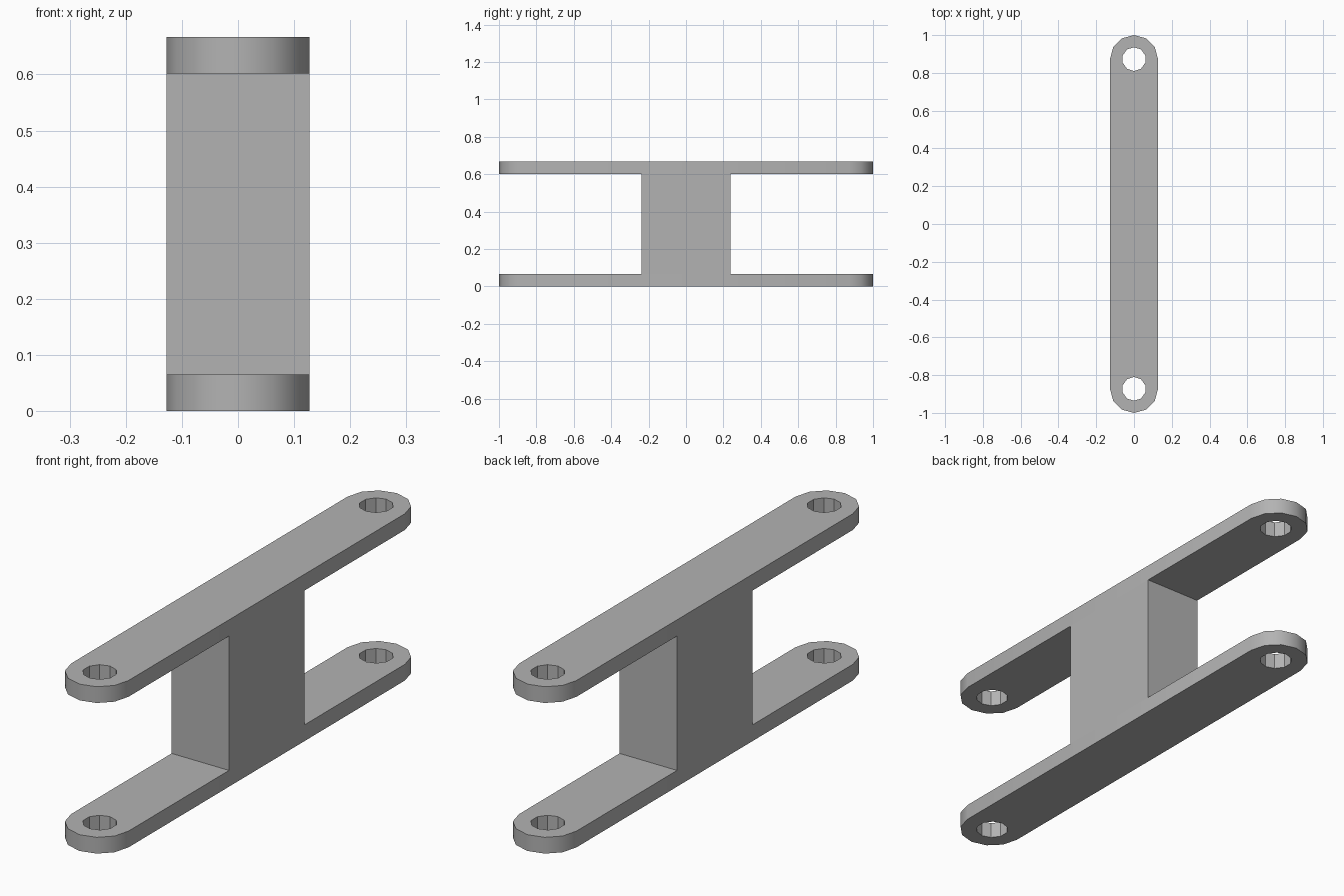
import bpy
import bmesh
from math import sin, cos, pi, radians

cube = bpy.data.objects.get("Cube")
if cube:
    bpy.data.objects.remove(cube, do_unlink=True)

HALF_WIDTH = 0.127
HOLE_RADIUS = 0.063
END_Y = 1 - HALF_WIDTH
PLATE = 0.065
HEIGHT = 0.667
WEB_HALF = 0.238

grey = bpy.data.materials.new("plain grey")
grey.use_nodes = True
colour = (0.45, 0.45, 0.45, 1)
grey.diffuse_color = colour
grey.node_tree.nodes["Principled BSDF"].inputs["Base Color"].default_value = colour


def arc(y, radius, start, sweep, steps, count):
    """Points along an arc centred on (0, y)."""
    angles = [start + sweep * i / steps for i in range(count)]
    return [(radius * cos(a), y + radius * sin(a)) for a in angles]


def prism(name, loops, bottom, top):
    """Fill the outline (and its holes) and extrude it upward."""
    bm = bmesh.new()
    edges = []
    for loop in loops:
        verts = [bm.verts.new((x, y, bottom)) for x, y in loop]
        edges += [bm.edges.new((v, verts[i - 1])) for i, v in enumerate(verts)]
    bmesh.ops.triangle_fill(bm, edges=edges, use_beauty=True)
    result = bmesh.ops.extrude_face_region(bm, geom=bm.faces[:])
    moved = [g for g in result["geom"] if isinstance(g, bmesh.types.BMVert)]
    bmesh.ops.translate(bm, verts=moved, vec=(0, 0, top - bottom))
    bmesh.ops.recalc_face_normals(bm, faces=bm.faces[:])
    mesh = bpy.data.meshes.new(name)
    bm.to_mesh(mesh)
    bm.free()
    mesh.materials.append(grey)
    obj = bpy.data.objects.new(name, mesh)
    bpy.context.collection.objects.link(obj)
    return obj


# Arms: round-ended bars with a bolt hole at each end
outline = arc(END_Y, HALF_WIDTH, 0, pi, 6, 7) + arc(-END_Y, HALF_WIDTH, pi, pi, 6, 7)
holes = [arc(y, HOLE_RADIUS, pi / 2, 2 * pi, 10, 10) for y in (END_Y, -END_Y)]
for name, base in (("lower_arm", 0), ("upper_arm", HEIGHT - PLATE)):
    arm = prism(name, [outline] + holes, base, base + PLATE)
    bpy.ops.object.select_all(action="DESELECT")
    arm.select_set(True)
    bpy.context.view_layer.objects.active = arm
    bpy.ops.object.shade_smooth_by_angle(angle=radians(31))

# Web: block joining the two arms
corners = [(sx * HALF_WIDTH, sy * WEB_HALF)
           for sx, sy in ((-1, -1), (1, -1), (1, 1), (-1, 1))]
prism("web_block", [corners], PLATE, HEIGHT - PLATE)
